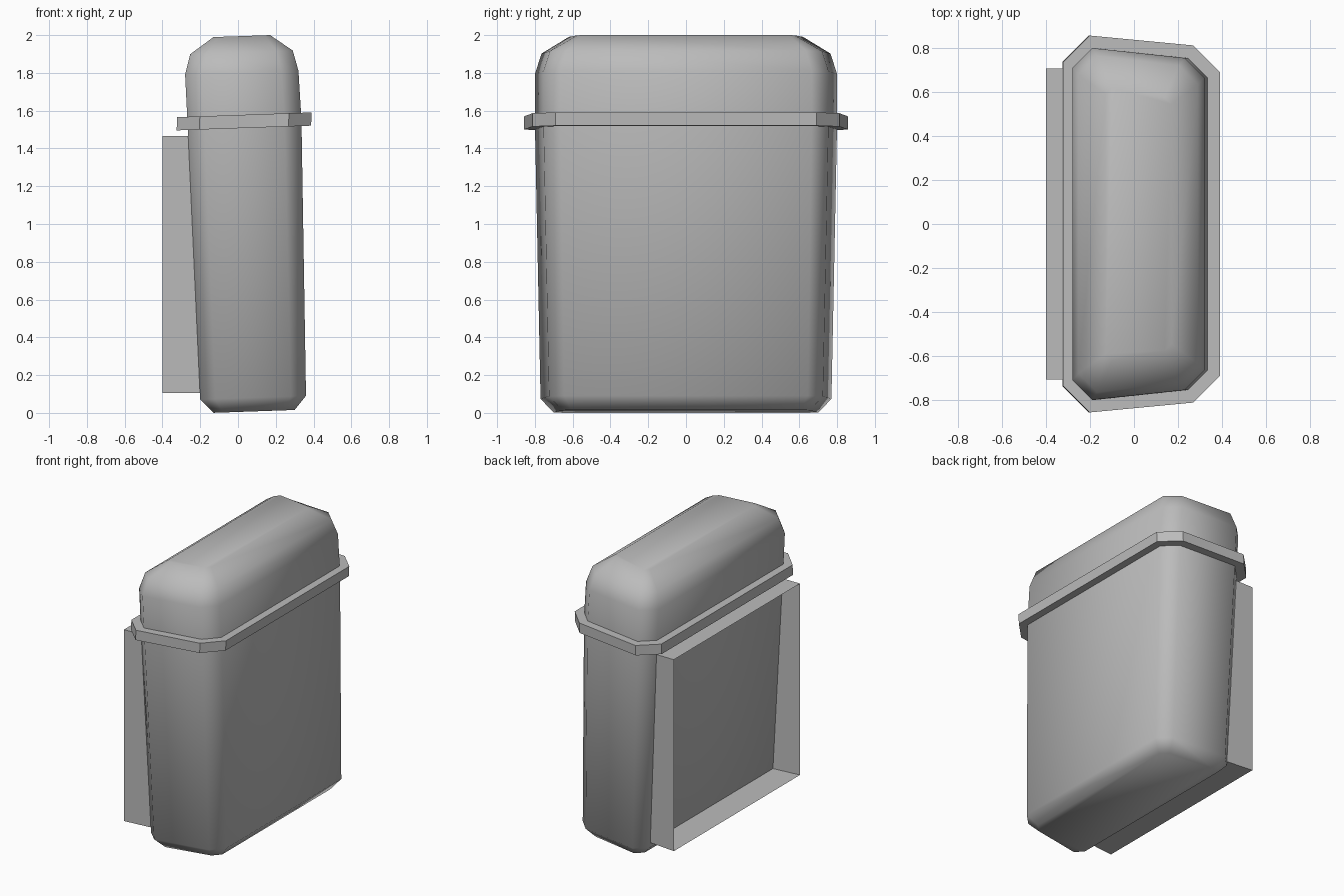
import bpy
import bmesh

cube = bpy.data.objects.get("Cube")
if cube:
    bpy.data.objects.remove(cube, do_unlink=True)

TILT = 0.035  # the whole case leans slightly about the y axis

grey = bpy.data.materials.new("plain grey")
grey.use_nodes = True
colour = (0.5, 0.5, 0.5, 1)
grey.diffuse_color = colour
grey.node_tree.nodes["Principled BSDF"].inputs["Base Color"].default_value = colour


def ring(z, x0, x1, half_y, cut):
    """Chamfered outline, a little narrower on the +x side, on a tilted plane."""
    taper = 0.045
    half = [(x0, half_y - cut), (x0 + cut, half_y),
            (x1 - cut, half_y - taper), (x1, half_y - taper - cut)]
    outline = half + [(x, -y) for x, y in reversed(half)]
    return [(x, y, z + TILT * x) for x, y in outline]


def loft(name, rings, caps=False, closed=False, smooth=False):
    """Skin a stack of matching loops into one object."""
    bm = bmesh.new()
    loops = [[bm.verts.new(p) for p in r] for r in rings]
    pairs = list(zip(loops, loops[1:]))
    if closed:
        pairs.append((loops[-1], loops[0]))
    for a, b in pairs:
        for i in range(len(a)):
            j = (i + 1) % len(a)
            bm.faces.new((a[i], a[j], b[j], b[i]))
    if caps:
        bm.faces.new(loops[0])
        bm.faces.new(loops[-1])
    bmesh.ops.recalc_face_normals(bm, faces=bm.faces)
    for f in bm.faces:
        f.smooth = smooth
    mesh = bpy.data.meshes.new(name)
    bm.to_mesh(mesh)
    bm.free()
    mesh.materials.append(grey)
    obj = bpy.data.objects.new(name, mesh)
    bpy.context.collection.objects.link(obj)
    return obj


# Lower case, tapering towards the base
loft("case_body", [
    ring(0.005, -0.13, 0.30, 0.70, 0.05),
    ring(0.078, -0.20, 0.36, 0.77, 0.08),
    ring(1.54, -0.267, 0.336, 0.80, 0.09),
    ring(1.80, -0.28, 0.32, 0.80, 0.09),
    ring(1.908, -0.253, 0.29, 0.765, 0.085),
    ring(1.994, -0.13, 0.17, 0.62, 0.03),
], caps=True, smooth=True)

# Solid band around the seam between case and lid
loft("seam_band", [
    ring(1.507, -0.325, 0.387, 0.857, 0.12),
    ring(1.577, -0.322, 0.39, 0.857, 0.12),
    ring(1.577, -0.255, 0.325, 0.785, 0.09),
    ring(1.507, -0.255, 0.325, 0.785, 0.09),
], closed=True)

# Thin open frame standing out from the -x side
corners = [(-0.708, 0.105), (0.708, 0.105), (0.708, 1.465), (-0.708, 1.465)]
loft("side_frame", [
    [(-0.40, y, z) for y, z in corners],
    [(-0.195 - 0.046 * z, y * (0.97 + 0.02 * z), z) for y, z in corners],
])
